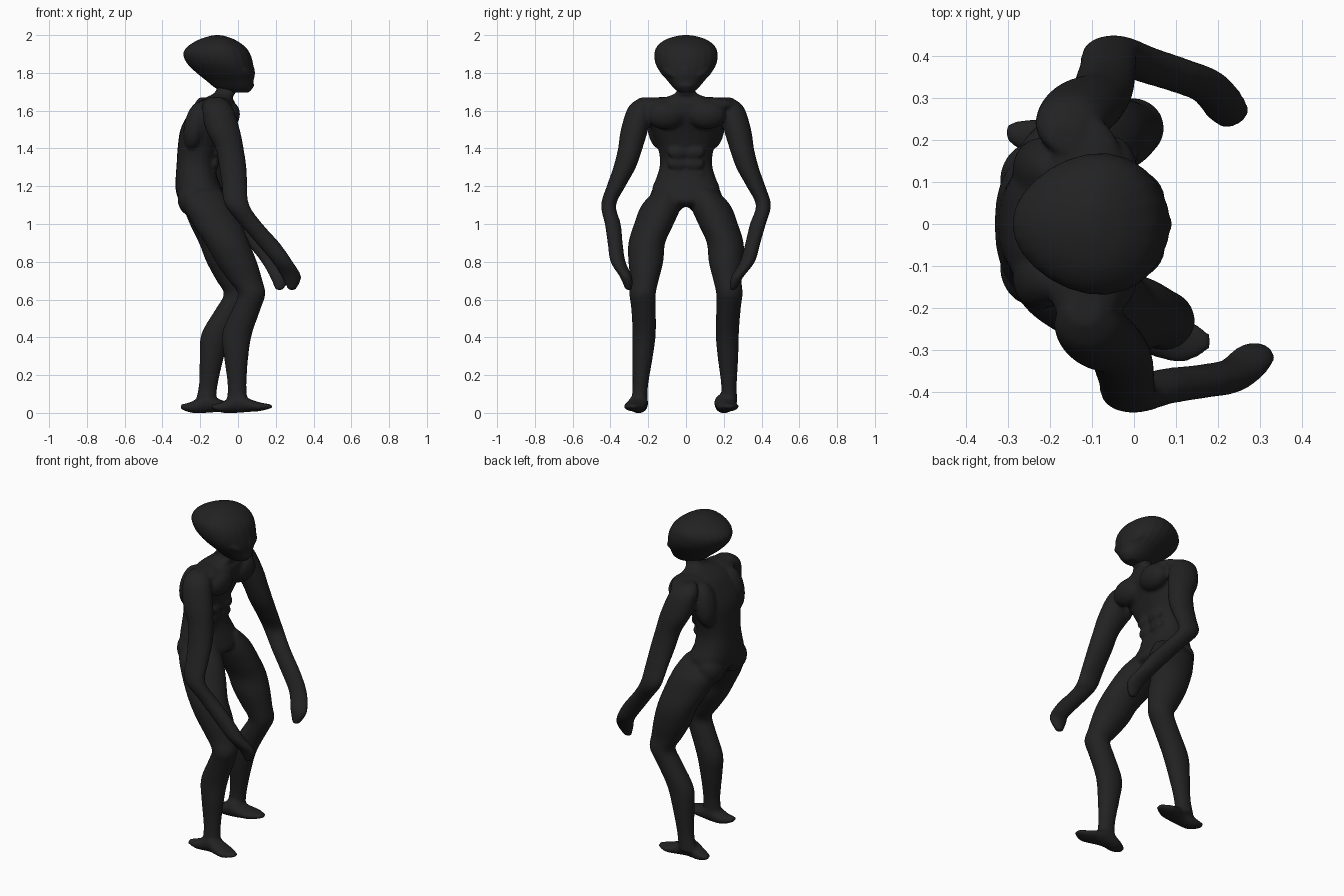
import bpy
import bmesh
from math import cos, sin, pi, copysign
from mathutils import Matrix, Vector

cube = bpy.data.objects.get("Cube")
if cube:
    bpy.data.objects.remove(cube, do_unlink=True)

SEGMENTS = 24
STEPS = 4

skin = bpy.data.materials.new("charcoal skin")
skin.use_nodes = True
charcoal = (.016, .016, .016, 1)
skin.diffuse_color = charcoal
skin.node_tree.nodes["Principled BSDF"].inputs["Base Color"].default_value = charcoal


def smooth_rows(rows):
    """Interpolate section rows with a Catmull-Rom spline."""
    rows = [Vector(row) for row in rows]
    padded = [rows[0]] + rows + [rows[-1]]
    result = []
    for a, b, c, d in zip(padded, padded[1:], padded[2:], padded[3:]):
        for step in range(STEPS):
            t = step / STEPS
            result.append(b + (c - a) * t / 2
                          + (a * 2 - b * 5 + c * 4 - d) * t * t / 2
                          + (b * 3 - a - c * 3 + d) * t ** 3 / 2)
    return result + [rows[-1]]


def loft(bm, rows, along_x=False, egg=0, power=1):
    """Skin oval sections: position, low and high of both cross axes."""
    rings = []
    for position, low_u, high_u, low_v, high_v in smooth_rows(rows):
        ring = []
        for i in range(SEGMENTS):
            angle = 2 * pi * i / SEGMENTS
            across, along = (copysign(abs(n) ** power, n) for n in (cos(angle), sin(angle)))
            u = (low_u + high_u) / 2 + (high_u - low_u) / 2 * across
            v = (low_v + high_v) / 2 + (high_v - low_v) / 2 * along * (1 + egg * across)
            ring.append(bm.verts.new((position, u, v) if along_x else (u, v, position)))
        rings.append(ring)
    for lower, upper in zip(rings, rings[1:]):
        for i in range(SEGMENTS):
            j = (i + 1) % SEGMENTS
            bm.faces.new((lower[i], lower[j], upper[j], upper[i]))
    bm.faces.new(rings[0][::-1])
    bm.faces.new(rings[-1])


def muscle(bm, center, size, tilt=0, turn=0):
    """Add an ellipsoid bulge, tilted about y and turned about z."""
    matrix = (Matrix.Translation(center) @ Matrix.Rotation(turn, 4, "Z")
              @ Matrix.Rotation(tilt, 4, "Y") @ Matrix.Diagonal((*size, 1)))
    bmesh.ops.create_uvsphere(bm, u_segments=SEGMENTS, v_segments=SEGMENTS // 2,
                              radius=1, matrix=matrix)


def finish(bm, name, voxel, passes):
    """Fuse the overlapping volumes into one smooth skin."""
    bmesh.ops.recalc_face_normals(bm, faces=bm.faces[:])
    mesh = bpy.data.meshes.new(name)
    bm.to_mesh(mesh)
    bm.free()
    mesh.materials.append(skin)
    mesh.shade_smooth()
    obj = bpy.data.objects.new(name, mesh)
    bpy.context.collection.objects.link(obj)
    remesh = obj.modifiers.new("fuse", "REMESH")
    remesh.mode = "VOXEL"
    remesh.voxel_size = voxel
    remesh.use_smooth_shade = True
    smooth = obj.modifiers.new("soften", "SMOOTH")
    smooth.factor = .5
    smooth.iterations = passes


def sided(rows, side, shift_x, shift_y):
    """Place limb rows on one side, shifting the far limb by height."""
    result = []
    for z, x0, x1, y0, y1 in rows:
        dx, dy = (shift_x(z), shift_y(z)) if side > 0 else (0, 0)
        result.append((z, x0 + dx, x1 + dx, side * (y0 + dy), side * (y1 + dy)))
    return result


body = bmesh.new()

# Torso and neck: height, back, front, half width
torso = [(1.09, -.27, -.1, .09), (1.12, -.31, -.06, .15), (1.18, -.33, -.08, .18),
         (1.25, -.33, -.11, .155), (1.32, -.325, -.12, .138), (1.4, -.32, -.1, .148),
         (1.5, -.305, -.06, .185), (1.58, -.265, -.02, .2), (1.64, -.22, -.015, .18),
         (1.67, -.17, -.03, .11), (1.7, -.12, -.01, .05), (1.78, -.1, 0, .045)]
loft(body, [(z, x0, x1, -w, w) for z, x0, x1, w in torso], power=.85)

# Limb sections: height, back, front, inner side, outer side
arm = [(1.67, -.16, -.08, .17, .24), (1.62, -.19, -.03, .17, .305), (1.5, -.17, .01, .2, .345),
       (1.4, -.12, .03, .23, .36), (1.3, -.1, .045, .265, .385), (1.2, -.085, .05, .32, .42),
       (1.1, -.07, .06, .37, .45), (1, .01, .13, .345, .43), (.9, .095, .22, .335, .415),
       (.8, .18, .29, .32, .4), (.72, .23, .335, .285, .35), (.65, .265, .305, .285, .32)]
leg = [(1.18, -.29, -.09, .04, .16), (1.1, -.29, -.03, .025, .235), (1, -.24, .02, .065, .275),
       (.9, -.175, .06, .11, .305), (.8, -.12, .1, .12, .305), (.7, -.05, .13, .145, .295),
       (.63, .0, .145, .16, .3), (.55, -.03, .12, .16, .29), (.42, -.085, .075, .16, .283),
       (.3, -.075, .055, .175, .285), (.15, -.055, .045, .2, .283), (.05, -.06, .05, .205, .29)]
# Foot sections: length, inner, outer, bottom, top
foot = [(-.14, .25, .29, .02, .045), (-.08, .21, .3, 0, .06), (0, .2, .3, 0, .105),
        (.06, .205, .32, .005, .075), (.12, .22, .33, .01, .055), (.18, .26, .3, .025, .045)]


def arm_x(z):
    return -.045 - .06 * max(0, 1 - z)


def arm_y(z):
    return -.14 * max(0, 1.05 - z)


def leg_x(z):
    return -.16 * (1.1 - z)


def leg_y(z):
    return -.04 * max(0, .5 - z)


for side in (-1, 1):
    loft(body, sided(arm, side, arm_x, arm_y))
    loft(body, sided(leg, side, leg_x, leg_y))
    step = -.165 if side > 0 else 0
    inward = -.05 if side > 0 else 0
    loft(body, [(x + step, side * (y0 + inward), side * (y1 + inward), z0, z1)
                for x, y0, y1, z0, z1 in foot], along_x=True)
    # Shoulder cap, further back on the far side
    muscle(body, (-.125 if side < 0 else -.165, side * .25, 1.56), (.06, .065, .09))
    # Chest, shoulder ridge, shoulder blade, buttock and belly muscles
    muscle(body, (-.05, side * .11, 1.575), (.06, .1, .075), tilt=.2)
    muscle(body, (-.115, side * .13, 1.63), (.09, .13, .042))
    muscle(body, (-.225, side * .13, 1.52), (.06, .075, .13), tilt=.2)
    muscle(body, (-.24, side * .1, 1.13), (.08, .095, .09))
    for height in (1.26, 1.32, 1.38):
        muscle(body, (-.135 + (height - 1.26) * .2, side * .045, height), (.022, .055, .033))

finish(body, "body", .009, 7)

# Head: height, back, front, half width
head = bmesh.new()
skull = [(1.695, -.06, .055, .035), (1.72, -.12, .078, .065), (1.76, -.17, .083, .098),
         (1.8, -.22, .086, .133), (1.85, -.27, .08, .16), (1.9, -.29, .065, .166),
         (1.94, -.267, .036, .152), (1.975, -.21, -.015, .11), (1.995, -.15, -.07, .05),
         (2, -.12, -.1, .01)]
loft(head, [(z, x0, x1, -w, w) for z, x0, x1, w in skull], egg=.18)
# Nose and mouth
muscle(head, (.075, 0, 1.8), (.015, .025, .04))
muscle(head, (.065, 0, 1.735), (.02, .04, .02))
# Slanted almond eyes
for side in (-1, 1):
    muscle(head, (.03, side * .08, 1.805), (.06, .035, .025), tilt=.5, turn=-side * .9)
finish(head, "head", .007, 3)
